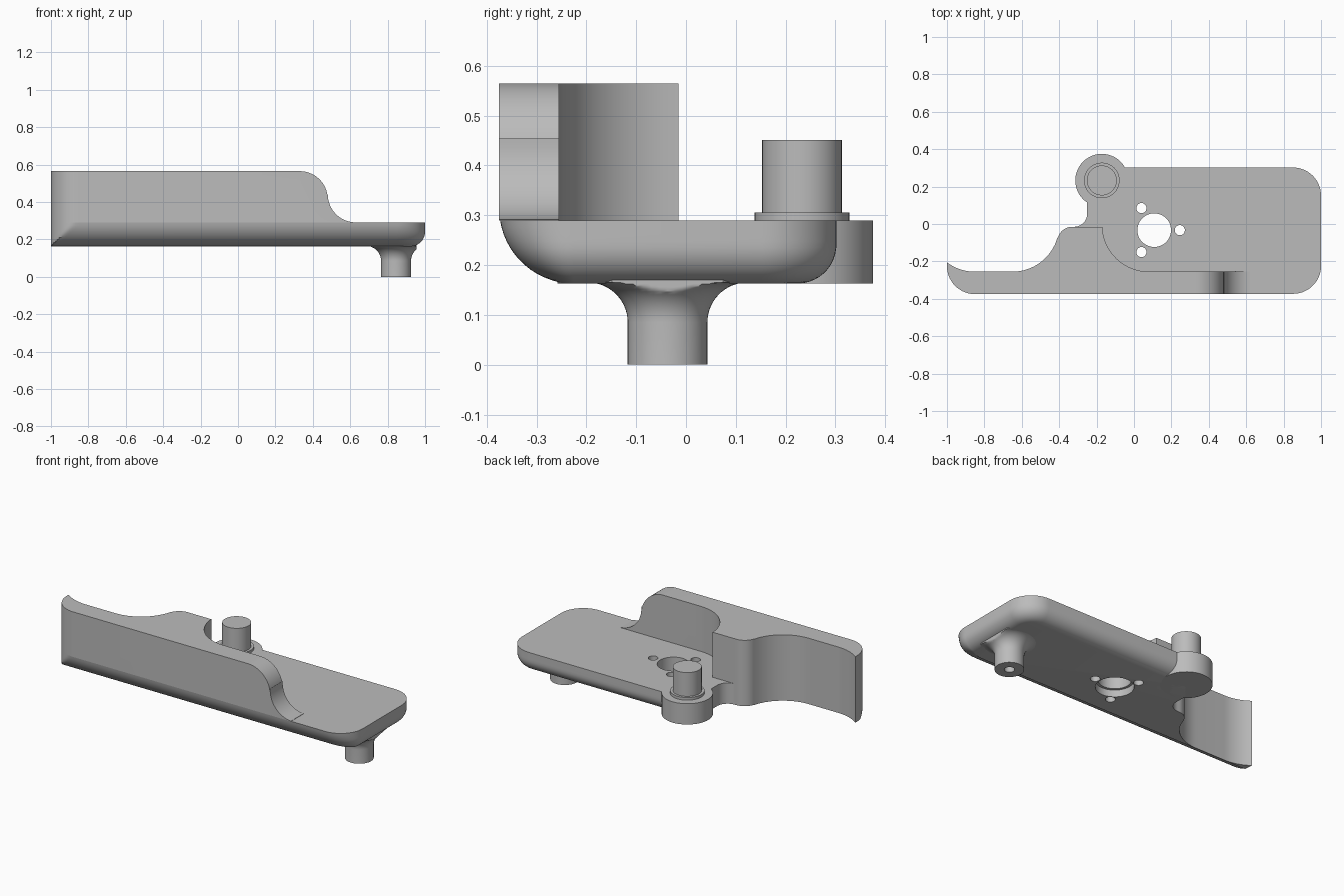
import bpy
import bmesh
from math import cos, sin, pi, radians, sqrt

if "Cube" in bpy.data.objects:
    bpy.data.objects.remove(bpy.data.objects["Cube"])

grey = bpy.data.materials.new("plain_grey")
grey.use_nodes = True
grey.diffuse_color = (0.5, 0.5, 0.5, 1)
grey.node_tree.nodes["Principled BSDF"].inputs["Base Color"].default_value = (0.5, 0.5, 0.5, 1)

BOTTOM, DECK, TOP = 0.163, 0.29, 0.565
FRONT, BACK, INNER = -0.375, 0.302, -0.255
POST = (-0.172, 0.233)
FOOT = (0.845, -0.037)


def arc(cx, cy, rx, a, b, ry=None, n=14):
    """Points on an arc from angle a to b in degrees."""
    ry = rx if ry is None else ry
    angles = [radians(a + (b - a) * i / n) for i in range(n + 1)]
    return [(cx + rx * cos(t), cy + ry * sin(t)) for t in angles]


def loft(name, rings):
    """Closed solid through rings of equal length."""
    bm = bmesh.new()
    layers = [[bm.verts.new(p) for p in ring] for ring in rings]
    n = len(layers[0])
    for low, high in zip(layers, layers[1:]):
        for i in range(n):
            j = (i + 1) % n
            bm.faces.new((low[i], low[j], high[j], high[i]))
    bm.faces.new(layers[0][::-1])
    bm.faces.new(layers[-1])
    bmesh.ops.remove_doubles(bm, verts=bm.verts, dist=1e-5)
    bmesh.ops.recalc_face_normals(bm, faces=bm.faces)
    mesh = bpy.data.meshes.new(name)
    bm.to_mesh(mesh)
    bm.free()
    mesh.materials.append(grey)
    obj = bpy.data.objects.new(name, mesh)
    bpy.context.collection.objects.link(obj)
    return obj


def lathe(name, centre, profile, x_limit=9, n=48):
    """Upright turned part from (radius, height) pairs."""
    rings = []
    for r, z in profile:
        circle = arc(*centre, r, 0, 360 - 360 / n, n=n - 1)
        rings.append([(min(x, x_limit), y, z) for x, y in circle])
    return loft(name, rings)


def boolean(obj, cutter, operation="DIFFERENCE"):
    """Apply a boolean and drop the cutter."""
    mod = obj.modifiers.new("cut", "BOOLEAN")
    mod.operation, mod.object, mod.solver = operation, cutter, "EXACT"
    bpy.context.view_layer.objects.active = obj
    bpy.ops.object.modifier_apply(modifier=mod.name)
    bpy.data.objects.remove(cutter)


def smooth(obj, angle=30):
    bpy.ops.object.select_all(action="DESELECT")
    obj.select_set(True)
    bpy.context.view_layer.objects.active = obj
    bpy.ops.object.shade_smooth_by_angle(angle=radians(angle))


# Outline shared by the plate and wall: bump, scoop and flared tail
tail = (arc(-0.33, -0.095, 0.08, 90, 165)
        + arc(-0.65, -0.005, 0.25, -15, -90)
        + arc(-0.85, -0.005, 0.25, 270, 233)
        + arc(-0.85, -0.225, 0.15, 180, 270))


def fillet(z, r):
    """Inset of a rounded lower edge at height z."""
    d = min(max(BOTTOM + r - z, 0) / r, 1)
    return r * (1 - sqrt(1 - d * d))


def plate_ring(z):
    f = min(fillet(z, 0.15), 0.117)
    g = fillet(z, 0.078)
    pts = [(x, max(y, FRONT + f)) for x, y in tail]
    pts += arc(0.85, -0.225, 0.15 - g, 270, 360, 0.15 - f)
    pts += arc(0.85, BACK - 0.15, 0.15 - g, 0, 90)
    pts += [(POST[0], BACK - g), (-0.25, 0.14)]
    pts += arc(-0.32, 0.055, 0.07, 0, -90)
    return [(x, y, z) for x, y in pts]


# Base plate with rounded lower edges
steps = [BOTTOM + (DECK - BOTTOM) * (1 - cos(pi / 2 * i / 14)) for i in range(15)]
plate = loft("base_plate", [plate_ring(z) for z in steps])

# Round opening, its recess underneath, and three screw holes
holes = [(0.108, -0.033, 0.09, 0.4), (0.108, -0.033, 0.105, 0.205),
         (0.04, 0.085, 0.027, 0.4), (0.04, -0.15, 0.027, 0.4), (0.245, -0.033, 0.027, 0.4)]
for x, y, r, top in holes:
    boolean(plate, lathe("hole_cutter", (x, y), [(r, 0.1), (r, top)]))
smooth(plate)

# Raised wall, trimmed to a curved shoulder at its end
outline = tail + [(0.62, FRONT), (0.62, INNER)] + arc(0.08, -0.005, 0.25, 270, 182.3)
wall = loft("raised_wall", [[(x, y, z) for x, y in outline] for z in (DECK, TOP)])
shoulder = ([(-1.2, 0.1), (-1.2, TOP + 0.1), (0.2, TOP + 0.1), (0.2, TOP)]
            + arc(0.33, TOP - 0.15, 0.15, 90, 5)
            + arc(0.63, DECK + 0.151, 0.15, 175, 270) + [(0.7, DECK + 0.001), (0.7, 0.1)])
boolean(wall, loft("shoulder_cutter", [[(x, y, z) for x, z in shoulder] for y in (-0.6, 0.6)]),
        "INTERSECT")
smooth(wall)

# Boss with stepped collar and post
smooth(lathe("post_boss", POST, [(0.142, BOTTOM), (0.142, DECK)]))
smooth(lathe("post_collar", POST, [(0.095, DECK - 0.02), (0.095, 0.306)]))
smooth(lathe("post", POST, [(0.08, DECK), (0.08, 0.451)]))

# Foot flaring into the underside, with a blind hole
flare = [(r, z) for r, z in arc(0.16, 0.085, 0.08, 180, 92)]
foot = lathe("foot", FOOT, [(0.08, 0)] + flare + [(flare[-1][0], BOTTOM + 0.012)], x_limit=0.955)
boolean(foot, lathe("foot_hole_cutter", FOOT, [(0.028, -0.1), (0.028, 0.1)]))
smooth(foot)
